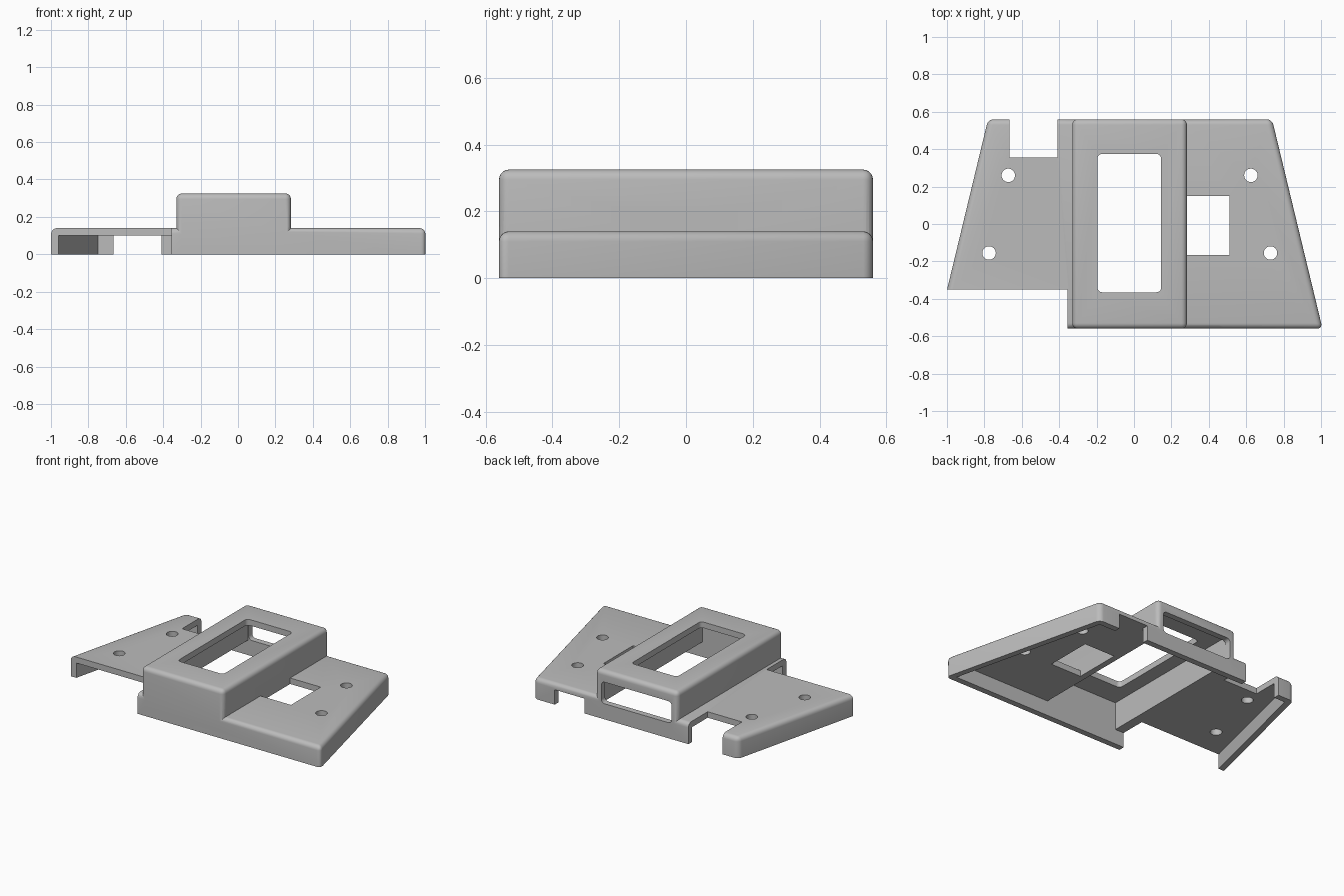
import bpy
import bmesh
from mathutils import Vector

if "Cube" in bpy.data.objects:
    bpy.data.objects.remove(bpy.data.objects["Cube"], do_unlink=True)

WALL, RADIUS = 0.04, 0.03
BACK, PLATE_TOP, BOX_TOP = 0.56, 0.14, 0.325


def prism(name, outline, z0, z1, radius=0, rounded=None):
    """Extrude an outline upwards and round the edges picked by a rule."""
    bm = bmesh.new()
    face = bm.faces.new([bm.verts.new((x, y, z0)) for x, y in outline])
    top = bmesh.ops.extrude_face_region(bm, geom=[face])["geom"]
    bmesh.ops.translate(bm, vec=(0, 0, z1 - z0),
                        verts=[g for g in top if isinstance(g, bmesh.types.BMVert)])
    bmesh.ops.recalc_face_normals(bm, faces=bm.faces)
    if radius:
        bmesh.ops.bevel(bm, geom=[e for e in bm.edges if rounded(e)], offset=radius,
                        segments=5, profile=0.5, affect="EDGES")
    mesh = bpy.data.meshes.new(name)
    bm.to_mesh(mesh)
    bm.free()
    obj = bpy.data.objects.new(name, mesh)
    bpy.context.collection.objects.link(obj)
    return obj


def block(name, x0, x1, y0, y1, z0, z1, radius=0, rounded=None):
    return prism(name, [(x0, y0), (x1, y0), (x1, y1), (x0, y1)], z0, z1, radius, rounded)


def along(axis):
    def rule(edge):
        d = edge.verts[0].co - edge.verts[1].co
        return abs(d[axis]) > 0.999 * d.length
    return rule


def above_base(edge):
    """Every edge except those around the bottom face."""
    low = min(v.co.z for f in edge.link_faces for v in f.verts)
    return any(v.co.z > low + 0.01 for v in edge.verts)


def combine(target, tool, operation):
    mod = target.modifiers.new(operation.title(), "BOOLEAN")
    mod.operation, mod.solver, mod.object = operation, "EXACT", tool
    bpy.context.view_layer.objects.active = target
    bpy.ops.object.modifier_apply(modifier=mod.name)
    bpy.data.objects.remove(tool, do_unlink=True)


# Outer body: tapered base plate with a raised housing
cover = prism("cover_shell", [(-1.05, -BACK), (1.008, -BACK), (0.738, BACK), (-0.78, BACK)],
              0, PLATE_TOP, RADIUS, above_base)
housing = block("housing", -0.33, 0.283, -BACK, BACK, 0.05, BOX_TOP, RADIUS, above_base)
combine(cover, housing, "UNION")

# Hollow inside of plate and housing
inner = BACK - WALL
cutters = [
    prism("plate_cavity", [(-1.0, -inner), (0.958, -inner), (0.706, inner), (-0.748, inner)],
          -0.1, PLATE_TOP - WALL),
    block("housing_cavity", -0.29, 0.243, -inner, inner, -0.1, BOX_TOP - WALL),
    # Window in the top and opening in the back of the housing
    block("top_window", -0.195, 0.145, -0.365, 0.375, 0.2, 0.4, 0.025, along(2)),
    block("back_opening", -0.285, 0.238, 0.45, 0.7, 0.105, 0.25, 0.025, along(1)),
    # Plate openings and notches
    block("plate_window", 0.283, 0.51, -0.165, 0.15, 0.05, 0.2),
    block("back_notch", -0.665, -0.41, 0.355, 0.7, -0.1, 0.2),
    block("cable_notch", 0.365, 0.585, 0.45, 0.7, -0.1, PLATE_TOP - WALL),
    block("front_corner_cut", -1.2, -0.355, -0.7, -0.35, -0.1, 0.2),
]

# Screw holes
for x, y in [(-0.672, 0.26), (-0.775, -0.155), (0.625, 0.26), (0.73, -0.155)]:
    spoke = [Vector((0.036, 0)) for _ in range(32)]
    for i, v in enumerate(spoke):
        v.resize_2d()
    from_angle = [i * 6.28319 / 32 for i in range(32)]
    import math
    cutters.append(prism("screw_hole", [(x + 0.036 * math.cos(a), y + 0.036 * math.sin(a))
                                        for a in from_angle], 0.05, 0.2))

for cutter in cutters:
    combine(cover, cutter, "DIFFERENCE")

# Plain grey plastic
grey = bpy.data.materials.new("grey_plastic")
grey.use_nodes = True
colour = (0.5, 0.5, 0.5, 1)
grey.diffuse_color = colour
grey.node_tree.nodes["Principled BSDF"].inputs["Base Color"].default_value = colour
cover.data.materials.clear()
cover.data.materials.append(grey)
for poly in cover.data.polygons:
    poly.material_index = 0

bpy.ops.object.select_all(action="DESELECT")
cover.select_set(True)
bpy.context.view_layer.objects.active = cover
bpy.ops.object.shade_smooth_by_angle(angle=math.radians(30))
